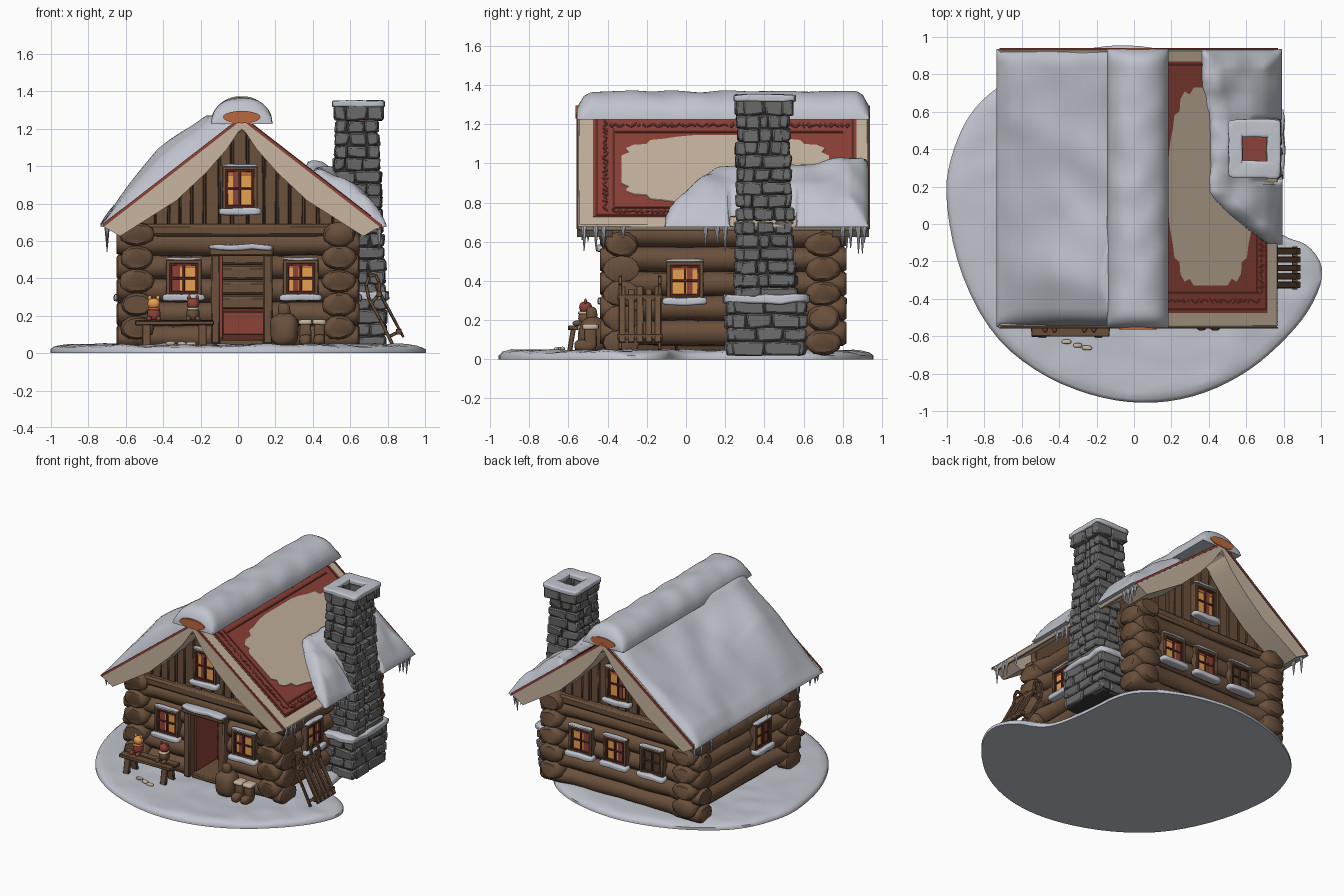
import bpy, bmesh, math, random
from mathutils import Vector, Matrix, noise

random.seed(4)
if "Cube" in bpy.data.objects:
    bpy.data.objects.remove(bpy.data.objects["Cube"])
I = Matrix()

def material(name, *rgb):
    m = bpy.data.materials.new(name)
    m.use_nodes = True
    m.diffuse_color = (*rgb, 1)
    m.node_tree.nodes["Principled BSDF"].inputs["Base Color"].default_value = (*rgb, 1)
    return m

SNOW = material("snow", .53, .55, .61)
LOG = material("log brown", .145, .08, .045)
PLANK = material("dark wood", .09, .048, .028)
CREAM = material("cream", .57, .46, .35)
RED = material("red paint", .27, .055, .04)
DARKRED = material("dark red", .12, .025, .019)
STONE = material("stone grey", .145, .145, .147)
MORTAR = material("mortar", .04, .04, .042)
GLOW = material("window glow", .82, .36, .085)
AMBER = material("burnt orange", .5, .14, .05)

def finish(bm, name, mat, bevel=0, angle=40):
    me = bpy.data.meshes.new(name)
    bmesh.ops.recalc_face_normals(bm, faces=bm.faces)
    bm.to_mesh(me)
    bm.free()
    me.materials.append(mat)
    me.polygons.foreach_set("use_smooth", [True] * len(me.polygons))
    me.set_sharp_from_angle(angle=math.radians(angle))
    ob = bpy.data.objects.new(name, me)
    bpy.context.collection.objects.link(ob)
    if bevel:
        mod = ob.modifiers.new("bevel", 'BEVEL')
        mod.width = bevel

def box(bm, lo, hi, M=I, jitter=0):
    for v in bmesh.ops.create_cube(bm, size=1)["verts"]:
        v.co = M @ Vector([(a + b) / 2 + c * (b - a) + random.uniform(-jitter, jitter) for a, b, c in zip(lo, hi, v.co)])

def beam(bm, a, b, w, d):
    a, b = Vector(a), Vector(b)
    M = Matrix.Translation(a) @ (b - a).to_track_quat('Z', 'Y').to_matrix().to_4x4()
    box(bm, (-w / 2, -d / 2, 0), (w / 2, d / 2, (b - a).length), M)

def boxes(name, mat, spans, bevel=.006, M=I):
    bm = bmesh.new()
    for lo, hi in spans:
        box(bm, lo, hi, M)
    finish(bm, name, mat, bevel)

def mound(name, mat, lo, hi, M=I, lump=.008, power=5):
    # rounded lumpy block
    bm = bmesh.new()
    bmesh.ops.create_cube(bm, size=2)
    bmesh.ops.subdivide_edges(bm, edges=bm.edges, cuts=5, use_grid_fill=True)
    for v in bm.verts:
        c = v.co / sum(abs(k) ** power for k in v.co) ** (1 / power)
        p = M @ Vector([(a + b) / 2 + k * (b - a) / 2 for a, b, k in zip(lo, hi, c)])
        v.co = p + noise.noise_vector(p * 14) * lump
    finish(bm, name, mat, angle=180)

def extrude(bm, points, vec):
    face = bm.faces.new([bm.verts.new(p) for p in points])
    ext = bmesh.ops.extrude_face_region(bm, geom=[face])["geom"]
    bmesh.ops.translate(bm, vec=vec, verts=[g for g in ext if isinstance(g, bmesh.types.BMVert)])

def prism(name, mat, pts, y0, y1, bevel=0):
    bm = bmesh.new()
    extrude(bm, [(x, y0, z) for x, z in pts], (0, y1 - y0, 0))
    finish(bm, name, mat, bevel)

CX = .02
def roof(x):
    return 1.265 - .775 * abs(x - CX)

def clamp(t):
    return max(0, min(1, t))

def lumps(x, y, f=5):
    return noise.noise(Vector((x, y, .3)) * f)

# snowy ground
pts = [(-1.015, .15), (-.98, .37), (-.88, .6), (-.7, .76), (-.45, .89), (-.1, .97), (.25, .92), (.5, .8), (.64, .64),
       (.66, .3), (.71, .02), (.8, -.07), (.94, -.11), (1.025, -.25), (.95, -.45), (.8, -.63), (.6, -.8), (.35, -.92),
       (.08, -.965), (-.2, -.93), (-.5, -.81), (-.76, -.6), (-.94, -.25)]
for _ in range(2):
    pts = [(a[0] * s + b[0] * (1 - s), a[1] * s + b[1] * (1 - s))
           for a, b in zip(pts, pts[1:] + pts[:1]) for s in (.75, .25)]
bm = bmesh.new()
rings = []
for f, h in [(1, 0), (1, .02), (.98, .035), (.94, .042)] + [(k / 20, .045) for k in range(18, 0, -1)]:
    rings.append([bm.verts.new((x * f, y * f, h + (lumps(x * f, y * f, 9) * .014 if h > .03 else 0))) for x, y in pts])
bm.faces.new(rings[0])
bm.faces.new(rings[-1])
n = len(pts)
for r, s in zip(rings, rings[1:]):
    for i in range(n):
        bm.faces.new((r[i], r[(i + 1) % n], s[(i + 1) % n], s[i]))
finish(bm, "snow_ground", SNOW, angle=60)

# solid wall cores, leaving a doorway
boxes("wall_core", PLANK, [((-.52, -.05, .03), (.52, .69, .7)), ((-.52, -.32, .03), (-.13, -.05, .7)),
                           ((.16, -.32, .03), (.52, -.05, .7)), ((-.2, -.32, .55), (.2, -.05, .7))])
prism("attic_core", PLANK, [(-.54, .62), (.58, .62), (.58, .78), (CX, 1.2), (-.54, .78)], -.34, .71)

# log walls with swollen ends
def log(bm, a, b, z, axis, side, flare):
    L, N = b - a, 12
    rows = []
    for t in [0, .015, .06, .14, .2, .35, .5, .65, .8, .86, .94, .985, 1]:
        end = (t < .17 and flare[0]) or (t > .83 and flare[1])
        tip = .78 if t in (0, 1) else 1
        w = (.09 if end else .066) * tip * random.uniform(.94, 1.06)
        h = .065 * tip * random.uniform(.95, 1.04)
        row = []
        for k in range(N):
            q, g = math.tau * k / N, random.uniform(.95, 1.05)
            p, o, e = a + L * t, side + w * g * math.cos(q), z + h * g * math.sin(q)
            row.append(bm.verts.new((p, o, e) if axis == 0 else (o, p, e)))
        rows.append(row)
    bm.faces.new(rows[0])
    bm.faces.new(rows[-1])
    for r, s in zip(rows, rows[1:]):
        for k in range(N):
            bm.faces.new((r[k], r[(k + 1) % N], s[(k + 1) % N], s[k]))

walls = {k: bmesh.new() for k in ("front", "back", "left", "right")}
for i in range(5):
    z = .085 + .125 * i
    if z < .55:
        log(walls["front"], -.65, -.12, z, 0, -.33, (1, 0))
        log(walls["front"], .15, .65, z, 0, -.33, (0, 1))
    else:
        log(walls["front"], -.65, .65, z, 0, -.33, (1, 1))
    log(walls["back"], -.65, .65, z, 0, .7, (1, 1))
    for name, x in (("left", .54), ("right", -.54)):
        log(walls[name], -.44, .82, z + .05, 1, x, (1, 1))
for name, bm in walls.items():
    finish(bm, name + "_log_wall", LOG, angle=50)

# gable planks and tie beams
for end, y, s in (("front", -.36, -1), ("back", .73, 1)):
    bm = bmesh.new()
    x = -.52
    while x < .54:
        w = random.uniform(.06, .09)
        d = y + s * random.uniform(0, .012)
        box(bm, (x, min(d, y - s * .04), .66), (x + w - .008, max(d, y - s * .04), roof(x + w / 2) - .06), jitter=.003)
        x += w
    finish(bm, end + "_gable_planks", LOG, .005)
    boxes(end + "_tie_beam", LOG, [((-.6, y - .045, .625), (.63, y + .045, .69))], .015)

# roof slab, verge boards and edge trim
L, R = -.72, .77
prism("roof_slab", CREAM, [(L, roof(L)), (CX, roof(CX)), (R, roof(R)), (R - .02, roof(R) - .03),
                           (CX, roof(CX) - .075), (L + .02, roof(L) - .03)], -.55, .93, .006)
verge = [(0, 1.21), (.08, 1.09), (.19, .965), (.35, .815), (.65, .625), (.745, .68), (.12, 1.165), (0, 1.25)]
for y0, y1, yt, end in ((-.555, -.375, -.558, "front"), (.745, .935, .932, "back")):
    for s, side in ((1, "left"), (-1, "right")):
        prism(f"{end}_verge_{side}", CREAM, [(CX + s * x, z) for x, z in verge], y0, y1)
    prism(end + "_roof_trim", RED, [(x, roof(x) + h) for h, xs in ((.002, (L, CX, R)), (-.018, (R, CX, L))) for x in xs],
          yt, yt + .008)
prism("ridge_pole", AMBER, [(CX + .1 * math.cos(k * math.tau / 20), 1.262 + .033 * math.sin(k * math.tau / 20))
                            for k in range(20)], -.565, .94)

# painted roof panel
def plate(bm, pts, lift):
    extrude(bm, [(x, y, roof(x) - .002) for x, y in pts], (0, 0, lift))

def rect(x0, x1, y0, y1):
    return [(x0, y0), (x1, y0), (x1, y1), (x0, y1)]

bm = bmesh.new()
plate(bm, rect(.06, .715, -.475, .87), .005)
finish(bm, "roof_red_border", RED)
bm = bmesh.new()
quarter = [(1, 0), (1, .4), (.93, .5), (.96, .62), (.88, .72), (.76, .74), (.72, .86), (.58, .9), (.45, .96), (.3, 1)]
full = quarter + [(-a, b) for a, b in quarter[::-1]]
full += [(a, -b) for a, b in full[::-1] if b]
plate(bm, [(.41 + .225 * b, .2 + .53 * a) for a, b in full], .009)
finish(bm, "roof_cream_panel", CREAM)
bm = bmesh.new()
for r in (rect(.065, .71, -.462, -.45), rect(.14, .67, -.375, -.362), rect(.7, .71, -.46, .86), rect(.065, .075, -.46, .86),
          rect(.065, .71, .845, .857), rect(.155, .165, -.37, .8), rect(.652, .662, -.37, .8)):
    plate(bm, r, .009)
# slanted leaf shapes along the border
for k in range(112):
    x, y = (.09 + .025 * k, -.412) if k < 24 else (.682 if k % 2 else .115, -.38 + .014 * (k - 24))
    a, b, c = random.uniform(.01, .022), random.uniform(.008, .016), random.uniform(-.016, .016)
    plate(bm, [(x - a, y - c), (x, y - b), (x + a, y + c), (x, y + b)], .008)
finish(bm, "roof_border_carving", DARKRED)

# roof snow as height fields
def snowfield(name, x0, x1, y0, y1, thick, floor=.675, n=44):
    bm = bmesh.new()
    grid = {}
    for i in range(n + 1):
        for j in range(n + 1):
            x, y = x0 + (x1 - x0) * i / n, y0 + (y1 - y0) * j / n
            for k, h in ((1, thick(x, y)), (0, -.03)):
                grid[i, j, k] = bm.verts.new((x, y, max(roof(x) + h, floor + .005 * k)))
    quad = lambda *c: bm.faces.new([grid[q] for q in c])
    for i in range(n):
        for k in (0, 1):
            for j in range(n):
                quad((i, j, k), (i + 1, j, k), (i + 1, j + 1, k), (i, j + 1, k))
        for e in (0, n):
            quad((i, e, 0), (i + 1, e, 0), (i + 1, e, 1), (i, e, 1))
            quad((e, i, 0), (e, i + 1, 0), (e, i + 1, 1), (e, i, 1))
    finish(bm, name, SNOW, angle=75)

def side_snow(x, y):
    edge = clamp(min(x + .75, (y + .55) * 1.3, (.935 - y) * 1.3) / .08) ** .5
    drift = .125 * math.exp(-((y + .28) / .3) ** 2) * clamp((x + .68) / .25)
    return min(edge * (.06 + drift + .025 * lumps(x, y)) - .02, 1.27 - roof(x))

def ridge_snow(x, y):
    t = clamp(1 - ((x - CX) / .165) ** 2) ** .5
    e = clamp(min(y + .555, .935 - y) / .06) ** .5
    return 1.225 + (.143 * t + .012 * lumps(x, y, 7)) * (.45 + .55 * e) - roof(x)

def drift_edge(y):
    return .4 + 1.8 * max(0, .17 - y) ** 1.35 - .04 * clamp((y - .55) * 6) + .015 * lumps(0, y, 9)

def chimney_snow(x, y):
    reach = .72 if .22 < y < .57 else .805
    d = min(x - drift_edge(y), reach - x, y + .11, .935 - y)
    return -.02 + (.11 + .03 * lumps(x, y, 7)) * clamp(d / .1) ** .5

snowfield("roof_snow_right", -.735, .02, -.55, .935, side_snow)
snowfield("ridge_snow", CX - .165, CX + .165, -.555, .935, ridge_snow, 1.225)
snowfield("roof_snow_by_chimney_front", .34, .795, -.11, .24, chimney_snow, n=26)
snowfield("roof_snow_behind_chimney", .34, .72, .23, .57, chimney_snow, n=26)
snowfield("roof_snow_by_chimney_back", .32, .79, .56, .935, chimney_snow, n=26)

# icicles under both eaves
bm = bmesh.new()
for x, ys in ((.755, (-.52, -.46, -.42, -.32, .1, .16, .2, .8, .84, .88, .91)),
              (-.7, (-.53, -.5, -.44, -.3, -.1, .05, .3, .5, .7, .82, .9))):
    for y in ys:
        h = random.uniform(.06, .14)
        bmesh.ops.create_cone(bm, segments=7, radius1=.002, radius2=.015, depth=h, cap_ends=True,
                              matrix=Matrix.Translation((x, y, .68 - h / 2)))
finish(bm, "icicles", SNOW)

# windows: local -y points out of the wall
def window(name, x, y, z, turn, lit=True, curtain=1, w=.095, h=.1):
    M = Matrix.Translation((x, y, z)) @ Matrix.Rotation(math.radians(turn), 4, 'Z')
    def ring(a, b, t, d):
        return [((-a, -d, -b), (t - a, .03, b)), ((a - t, -d, -b), (a, .03, b)),
                ((-a, -d, b - t), (a, .03, b)), ((-a, -d, -b), (a, .03, t - b))]
    boxes(name + "_frame", LOG, ring(w, h, .022, .022), .004, M)
    boxes(name + "_sash", DARKRED if lit else PLANK, ring(w - .02, h - .02, .012, .014)
          + [((-.006, -.014, -h + .02), (.006, .02, h - .02)), ((-w + .02, -.014, -.005), (w - .02, .02, .006))], .002, M)
    boxes(name + "_panes", GLOW if lit else PLANK, [((-w + .02, -.004, -h + .02), (w - .02, .02, h - .02))], 0, M)
    if lit:
        a = sorted((curtain * (w - .02), curtain * .02))
        boxes(name + "_curtain", RED, [((a[0], -.008, -h + .02), (a[1], .01, h - .02))], 0, M)
        boxes(name + "_valance", AMBER, [((-w + .02, -.007, h * .55), (w - .02, .01, h - .02))], 0, M)
    mound(name + "_sill_snow", SNOW, (-w - .018, -.05, -h - .022), (w + .018, .02, -h + .016), M, .006)
    mound(name + "_top_snow", SNOW, (-w, -.03, h - .004), (w, .01, h + .012), M, .003)

window("front_window_right", -.29, -.4, .4, 0, curtain=-1)
window("front_window_left", .335, -.4, .4, 0, curtain=-.55)
window("front_gable_window", .01, -.385, .88, 0, curtain=-.5, h=.12)
window("back_gable_window", .02, .755, .88, 180, curtain=.5, h=.12)
for x, lit, label in ((.31, True, "left"), (.03, True, "middle"), (-.27, False, "right")):
    window("back_window_" + label, x, .77, .4, 180, lit)
window("left_wall_window", .612, -.005, .4, 90, curtain=.5)
window("right_wall_window", -.612, 0, .4, -90)

# doorway with open door
boxes("door_frame", LOG, [((-.145, -.43, .05), (-.095, -.3, .55)), ((.135, -.43, .05), (.185, -.3, .55)),
                          ((-.155, -.44, .52), (.19, -.3, .565)), ((-.1, -.4, .04), (.14, -.05, .075))], .008)
bm = bmesh.new()
for i in range(6):
    box(bm, (-.13, -.12, .07 + .08 * i), (.16, -.04, .145 + .08 * i))
finish(bm, "hall_logs", LOG, .015)
boxes("open_door", RED, [((-.098, -.37, .08), (-.08, -.12, .52)), ((-.08, -.128, .1), (.14, -.118, .22))], .002)
boxes("door_skirting", DARKRED, [((-.08, -.129, .075), (.14, -.118, .1)), ((-.08, -.127, .22), (.14, -.118, .24))], 0)
mound("door_snow", SNOW, (-.155, -.46, .55), (.19, -.36, .582), lump=.007)

# stone chimney, course by course
bm = bmesh.new()
def course(z, h, cx, cy, hx, hy, d=.05):
    for s in (-1, 1):
        for along_x in (True, False):
            half, face = (hx, hy) if along_x else (hy - d * .6, hx)
            cuts = [half * (c + random.uniform(-.18, .18)) for c in random.choice(((-.35, .35), (-.1,), (-.4, .3)))]
            cuts = [-half] + cuts + [half]
            for a, b in zip(cuts, cuts[1:]):
                o = sorted((s * (face + random.uniform(-.008, .008)), s * (face - d)))
                p, q = ((a, o[0]), (b, o[1])) if along_x else ((o[0], a), (o[1], b))
                box(bm, (cx + p[0] + .002, cy + p[1] + .002, z + .002), (cx + q[0] - .002, cy + q[1] - .002, z + h - .002), jitter=.008)
for i in range(4):
    course(.02 + .07 * i, .07, .635, .41, .155, .205)
for i in range(14):
    t = i / 13
    course(.3 + .0675 * i, .0675, .643 - .008 * t, .405 - .012 * t, .148 - .033 * t, .16 - .028 * t)
course(1.245, .085, .645, .4, .132, .15, .07)
finish(bm, "chimney_stones", STONE, .008)
boxes("chimney_core", MORTAR, [((.5, .22, .02), (.775, .6, .3)), ((.535, .275, .3), (.735, .52, 1.24))], 0)
boxes("chimney_flue", RED, [((.56, .3, 1.235), (.73, .5, 1.25))], 0)
mound("chimney_ledge_snow", SNOW, (.47, .19, .285), (.805, .63, .33), lump=.014, power=9)
for k, (x0, x1, y0, y1) in enumerate(((.505, .785, .245, .34), (.505, .785, .465, .56), (.505, .58, .25, .55), (.71, .785, .25, .55))):
    mound(f"chimney_cap_snow_{k + 1}", SNOW, (x0, y0, 1.315), (x1, y1, 1.35), lump=.006, power=8)

# bench with two toys
bm = bmesh.new()
for y in (-.575, -.515):
    box(bm, (-.55, y - .026, .15), (-.13, y + .026, .175), jitter=.003)
for x in (-.49, -.19):
    for s in (-1, 1):
        beam(bm, (x, -.545 + s * .03, .155), (x, -.545 + s * .05, .035), .045, .025)
finish(bm, "bench", LOG, .004)
for x, name, coat, face, scarf in ((-.45, "cat", RED, GLOW, AMBER), (-.24, "bear", LOG, RED, CREAM)):
    mound(name + "_body", coat, (x - .035, -.55, .17), (x + .035, -.48, .25), power=2.3, lump=.003)
    mound(name + "_scarf", scarf, (x - .032, -.552, .228), (x + .032, -.478, .246), power=3, lump=0)
    mound(name + "_head", face, (x - .033, -.545, .235), (x + .033, -.48, .295), power=2.2, lump=.002)
    for s in (-1, 1):
        mound(f"{name}_ear", face, (x + s * .022 - .01, -.52, .28), (x + s * .022 + .01, -.505, .31), power=2, lump=0)
        mound(f"{name}_leg", coat, (x + s * .025 - .014, -.58, .17), (x + s * .025 + .014, -.53, .198), power=2, lump=0)

# sack, boots and skates
mound("sack", LOG, (.17, -.55, .03), (.325, -.4, .215), power=2.6)
mound("sack_neck", LOG, (.215, -.51, .19), (.28, -.45, .27), power=2.5)
for x in (.36, .435):
    mound("boot_foot", LOG, (x - .032, -.57, .04), (x + .032, -.46, .1), power=3, lump=.003)
    mound("boot_shaft", LOG, (x - .03, -.52, .05), (x + .03, -.455, .165), power=4, lump=.003)
    mound("boot_cuff", CREAM, (x - .037, -.53, .15), (x + .037, -.445, .18), power=4, lump=.004)
for x, y in ((-.36, -.63), (-.3, -.65), (-.25, -.66)):
    mound("skate", CREAM, (x - .025, y - .012, .04), (x + .025, y + .012, .062), power=3)

# sled leaning on the wall: slats, then runners on struts
bm = bmesh.new()
for k in range(5):
    y = -.325 + .045 * k
    beam(bm, (.735, y, .37 - .012 * (k % 2)), (.885, y, .085), .034, .014)
for x, z in ((.755, .315), (.86, .115)):
    beam(bm, (x, -.35, z), (x, -.12, z), .03, .03)
for y in (-.335, -.135):
    path = [(.825, .05), (.76, .18), (.7, .29), (.685, .36), (.7, .41), (.735, .42), (.755, .38), (.755, .315), (.715, .27)]
    for a, b in zip(path, path[1:]):
        beam(bm, (a[0], y, a[1]), (b[0], y, b[1]), .018, .018)
    beam(bm, (.81, y, .09), (.86, y, .115), .018, .018)
finish(bm, "sled", LOG, .003)
